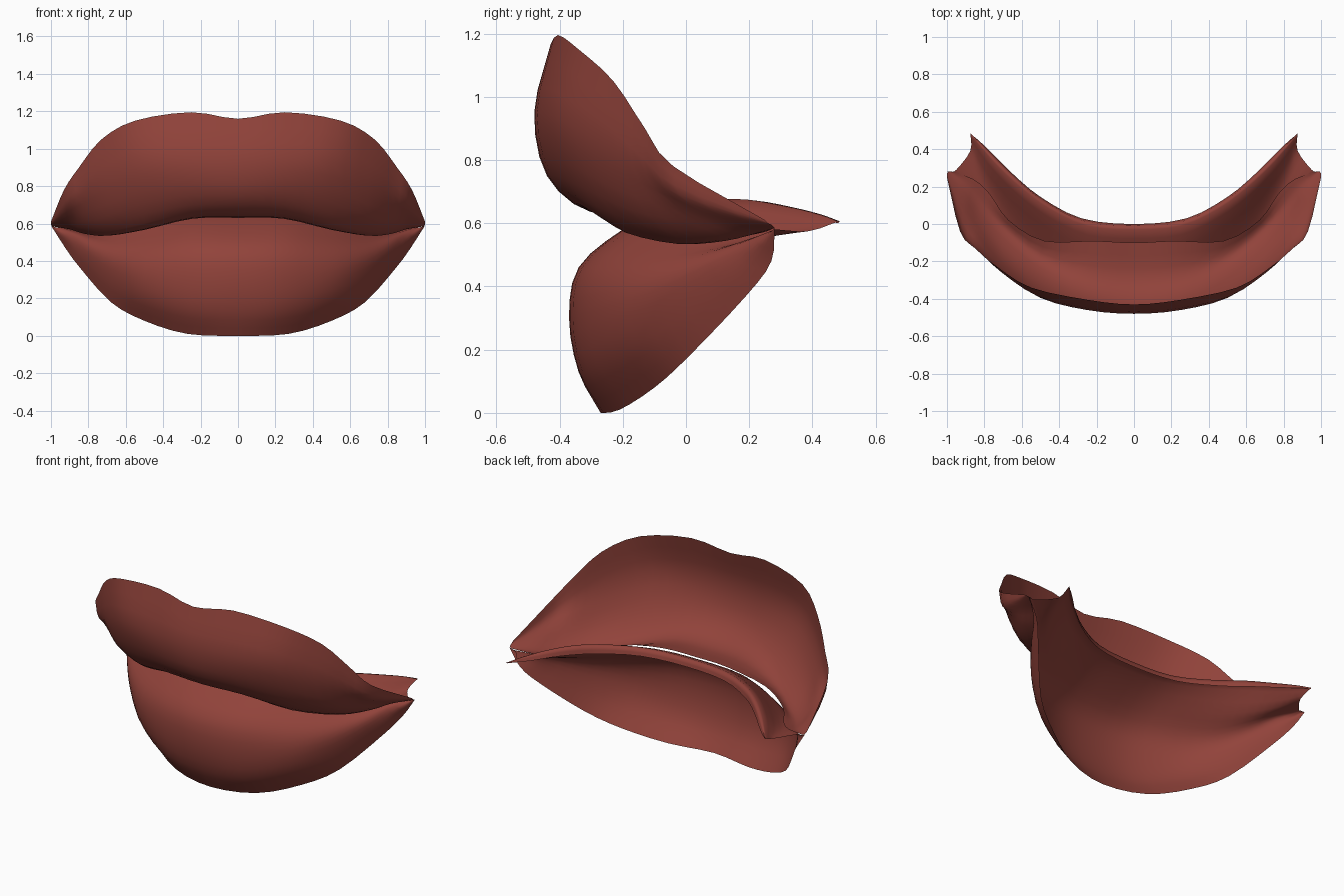
import bpy
from mathutils import Vector

# one flat colour for both lips
mat = bpy.data.materials.new("lip_red")
mat.diffuse_color = (0.285, 0.056, 0.043, 1)


def smooth(pts, n):
    """Catmull-Rom curve through the points, n steps per span."""
    ends = [2 * pts[0] - pts[1]] + pts + [2 * pts[-1] - pts[-2]]
    out = []
    for i in range(1, len(ends) - 2):
        a, b, c, d = ends[i - 1:i + 3]
        for k in range(n):
            t = k / n
            out.append(0.5 * (2 * b + (c - a) * t + (2 * a - 5 * b + 4 * c - d) * t * t
                              + (3 * b - a - 3 * c + d) * t ** 3))
    return out + [pts[-1]]


def lip(name, rows):
    """Skin a lip through half rows running from the centre to the right corner."""
    full = []
    for row in rows:
        half = [Vector(p) for p in row]
        left = [Vector((-p.x, p.y, p.z)) for p in half[:0:-1]]
        full.append(smooth(left + half, 3))
    cols = [smooth(list(c), 3) for c in zip(*full)]
    h = len(cols[0])
    verts = [p for c in cols for p in c]
    faces = [(i * h + j, i * h + j + 1, (i + 1) * h + j + 1, (i + 1) * h + j)
             for i in range(len(cols) - 1) for j in range(h - 1)]
    mesh = bpy.data.meshes.new(name)
    mesh.from_pydata(verts, [], faces)
    mesh.materials.append(mat)
    mesh.polygons.foreach_set("use_smooth", [True] * len(faces))
    mesh.update()
    ob = bpy.data.objects.new(name, mesh)
    bpy.context.collection.objects.link(ob)
    return ob


# upper lip: bowed top edge, bulge, lower front, underside, inner edge
lip("upper_lip", [
    [(0, -.43, 1.16), (.25, -.405, 1.195), (.55, -.34, 1.15), (.73, -.23, 1.05),
     (.85, -.13, .90), (.93, -.04, .78), (1, .25, .61)],
    [(0, -.48, .95), (.25, -.46, .95), (.5, -.395, .93), (.7, -.26, .85),
     (.83, -.13, .76), (.92, -.02, .69), (1, .26, .60)],
    [(0, -.44, .75), (.25, -.41, .75), (.5, -.32, .71), (.7, -.17, .64),
     (.83, -.02, .61), (.91, .10, .61), (1, .27, .595)],
    [(0, -.30, .635), (.25, -.28, .63), (.5, -.19, .57), (.7, -.03, .535),
     (.82, .10, .545), (.90, .20, .57), (.99, .28, .585)],
    [(0, -.10, .65), (.22, -.09, .65), (.48, -.09, .60), (.67, .02, .565),
     (.77, .16, .56), (.86, .24, .57), (.98, .28, .585)],
])

# lower lip: bottom edge, bulge, top front, then the inner shelf and its turned rim
lip("lower_lip", [
    [(0, -.27, 0), (.27, -.21, .01), (.5, -.10, .08), (.68, .01, .18),
     (.85, .19, .37), (.93, .27, .48), (1, .28, .59)],
    [(0, -.34, .13), (.25, -.31, .14), (.5, -.20, .20), (.68, -.05, .28),
     (.82, .11, .41), (.90, .21, .50), (.99, .28, .585)],
    [(0, -.37, .30), (.25, -.34, .31), (.5, -.23, .34), (.67, -.09, .39),
     (.80, .07, .47), (.88, .19, .53), (.975, .28, .58)],
    [(0, -.34, .46), (.25, -.31, .46), (.48, -.20, .46), (.65, -.07, .47),
     (.77, .08, .51), (.86, .20, .55), (.95, .29, .58)],
    [(0, -.20, .58), (.25, -.18, .58), (.46, -.08, .565), (.62, .03, .55),
     (.74, .16, .55), (.82, .27, .56), (.875, .39, .575)],
    [(0, -.03, .67), (.25, -.01, .67), (.45, .08, .675), (.60, .19, .675),
     (.72, .30, .655), (.81, .40, .63), (.875, .48, .605)],
    [(0, 0, .63), (.28, .03, .63), (.5, .145, .63), (.65, .27, .625),
     (.77, .39, .61), (.84, .455, .605), (.875, .48, .60)],
])
